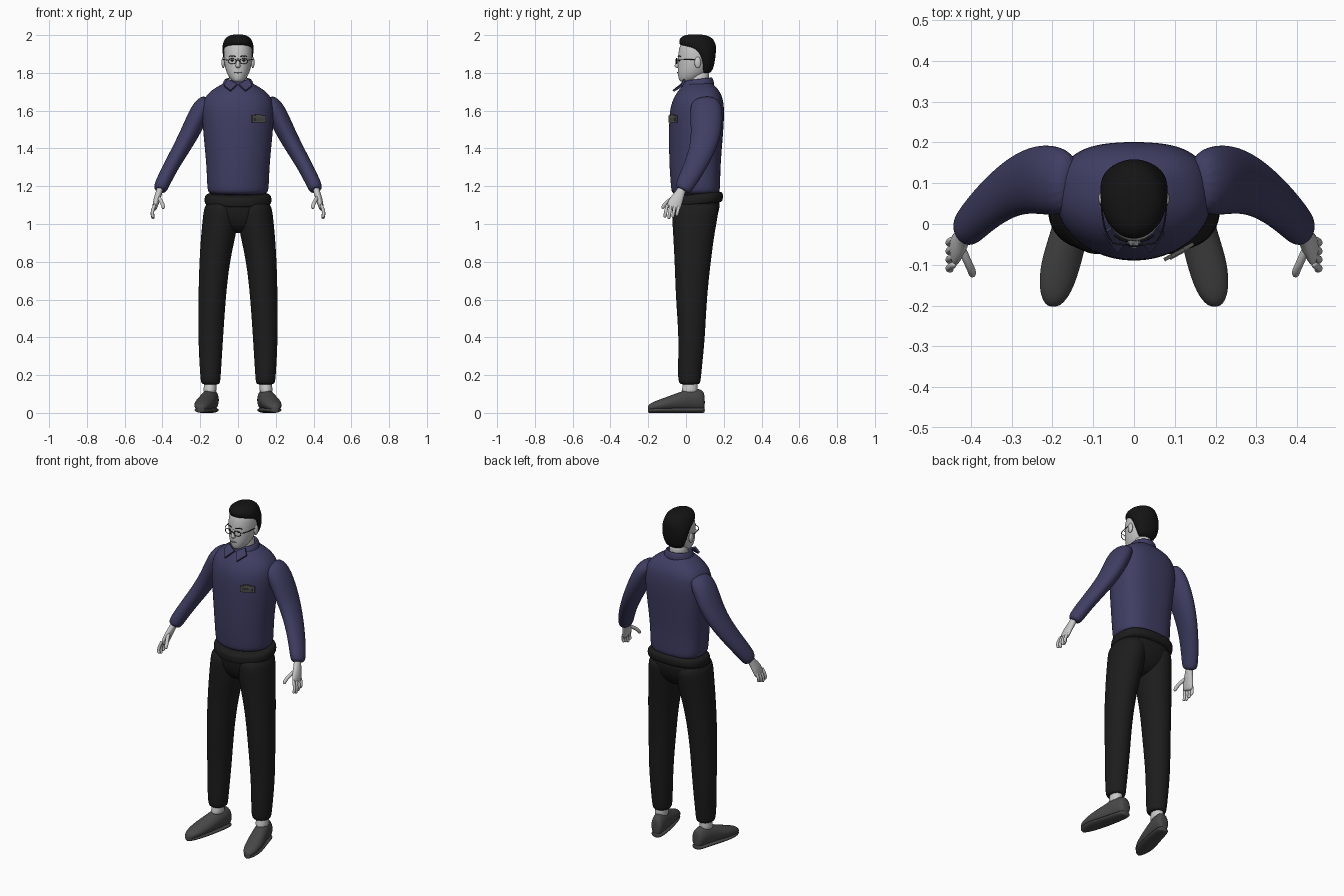
import bpy, bmesh, math
from mathutils import Vector

cube = bpy.data.objects.get("Cube")
if cube:
    bpy.data.objects.remove(cube)


def material(name, red, green, blue):
    mat = bpy.data.materials.new(name)
    mat.use_nodes = True
    colour = (red, green, blue, 1)
    mat.diffuse_color = colour
    shader = mat.node_tree.nodes["Principled BSDF"]
    shader.inputs["Base Color"].default_value = colour
    shader.inputs["Roughness"].default_value = 0.8
    return mat


skin = material("pale skin", .58, .58, .58)
navy = material("navy wool", .05, .048, .125)
black = material("black cloth", .012, .012, .012)
hair_black = material("black hair", .007, .007, .007)
leather = material("grey leather", .065, .065, .065)
badge_grey = material("badge grey", .085, .085, .075)
mouth_grey = material("mouth grey", .3, .3, .3)


def finish(name, bm, mat, levels=0):
    bmesh.ops.recalc_face_normals(bm, faces=bm.faces)
    mesh = bpy.data.meshes.new(name)
    bm.to_mesh(mesh)
    bm.free()
    mesh.materials.append(mat)
    obj = bpy.data.objects.new(name, mesh)
    bpy.context.collection.objects.link(obj)
    if levels:
        for face in mesh.polygons:
            face.use_smooth = True
        mod = obj.modifiers.new("smooth", "SUBSURF")
        mod.levels = mod.render_levels = levels
    return obj


def bend(value, power):
    return math.copysign(abs(value) ** power, value)


def loft(name, rings, mat, back=1.0, sides=20):
    """Skin over rings of (centre, half axis u, half axis v)."""
    bm = bmesh.new()
    loops = []
    for centre, u, v in rings:
        loop = []
        for i in range(sides):
            angle = math.tau * i / sides
            c, s = math.cos(angle), math.sin(angle)
            power = back if s > 0 else 1.0
            loop.append(bm.verts.new(centre + u * bend(c, power) + v * bend(s, power)))
        loops.append(loop)
    for low, high in zip(loops, loops[1:]):
        for i in range(sides):
            j = (i + 1) % sides
            bm.faces.new((low[i], low[j], high[j], high[i]))
    bm.faces.new(loops[0])
    bm.faces.new(loops[-1])
    return finish(name, bm, mat, 2)


def column(name, rows, mat, side=1, tilt=0, back=1.0):
    """Upright form from rows of height, x, half width, front y, back y."""
    rings = [(Vector((side * x, (f + b) / 2, z)), Vector((w, 0, 0)),
              Vector((0, (b - f) / 2, tilt))) for z, x, w, f, b in rows]
    return loft(name, rings, mat, back)


def tube(name, rows, mat, side=1, sides=16):
    """Limb along rows of x, y, z, thickness, depth."""
    points = [Vector(row[:3]) for row in rows]
    rings = []
    for i, row in enumerate(rows):
        along = points[min(i + 1, len(rows) - 1)] - points[max(i - 1, 0)]
        u = along.cross(Vector((0, 1, 0))).normalized()
        v = along.cross(u).normalized()
        flip = Vector((side, 1, 1))
        rings.append((points[i] * flip, u * flip * row[3], v * flip * row[4]))
    return loft(name, rings, mat, sides=sides)


def rod(name, points, radius, mat, side=1):
    return tube(name, [(*p, radius, radius) for p in points], mat, side, 8)


def ball(name, place, size, mat):
    bm = bmesh.new()
    bmesh.ops.create_uvsphere(bm, u_segments=16, v_segments=10, radius=1)
    bmesh.ops.scale(bm, vec=size, verts=bm.verts)
    bmesh.ops.translate(bm, vec=place, verts=bm.verts)
    return finish(name, bm, mat, 1)


def plate(name, place, size, turn, mat):
    bm = bmesh.new()
    bmesh.ops.create_cube(bm, size=1)
    bmesh.ops.scale(bm, vec=size, verts=bm.verts)
    obj = finish(name, bm, mat)
    obj.location = place
    obj.rotation_euler.z = turn
    return obj


# Sweater body, hips and waistband
column("sweater_body", [
    (1.15, 0, .155, -.075, .175), (1.18, 0, .165, -.08, .182), (1.3, 0, .168, -.09, .183),
    (1.42, 0, .18, -.092, .193), (1.55, 0, .192, -.092, .203), (1.62, 0, .193, -.085, .203),
    (1.67, 0, .18, -.066, .195), (1.71, 0, .14, -.04, .175), (1.735, 0, .095, -.015, .15),
    (1.75, 0, .07, 0, .135)], navy, back=.72)
column("hips", [(.95, 0, .08, -.02, .1), (1.02, 0, .17, -.067, .162),
                (1.09, 0, .178, -.08, .182), (1.15, 0, .165, -.078, .182)], black, back=.85)
column("waistband", [(1.095, 0, .168, -.075, .182), (1.11, 0, .18, -.085, .197),
                     (1.145, 0, .18, -.085, .199), (1.165, 0, .165, -.075, .185)],
       black, tilt=.015, back=.75)

# Name badge on the chest
plate("badge", (.11, -.068, 1.556), (.082, .009, .036), .5, badge_grey)
plate("badge_clip", (.108, -.07, 1.574), (.035, .009, .014), .5, badge_grey)
plate("badge_panel", (.113, -.073, 1.553), (.055, .004, .015), .5, leather)

# Neck, head and hair
column("neck", [(1.7, 0, .05, .02, .12), (1.75, 0, .05, .015, .12),
                (1.82, 0, .05, .02, .13)], skin)
column("head", [
    (1.75, 0, .022, -.03, .03), (1.768, 0, .042, -.04, .075), (1.8, 0, .062, -.045, .115),
    (1.85, 0, .074, -.044, .14), (1.9, 0, .078, -.043, .147), (1.95, 0, .074, -.034, .145),
    (1.98, 0, .05, -.01, .12)], skin)
column("hair", [
    (1.795, 0, .045, .08, .125), (1.82, 0, .062, .075, .145), (1.865, 0, .077, .06, .154),
    (1.905, 0, .083, .035, .159), (1.93, 0, .084, 0, .16), (1.945, 0, .083, -.036, .16),
    (1.975, 0, .076, -.04, .15), (1.995, 0, .055, -.02, .125), (2.004, 0, .025, .01, .085)],
       hair_black)
column("nose", [(1.825, 0, .008, -.05, -.03), (1.835, 0, .014, -.064, -.03),
                (1.85, 0, .01, -.056, -.03), (1.88, 0, .006, -.046, -.03)], skin)
ball("mouth", (0, -.044, 1.802), (.022, .004, .004), mouth_grey)

# Collar band
column("collar", [(1.715, 0, .09, -.025, .152), (1.74, 0, .084, -.02, .15),
                  (1.768, 0, .072, -.004, .142), (1.77, 0, .06, .01, .13),
                  (1.74, 0, .055, .015, .125)], navy, tilt=.008)

for side, word in ((1, "left"), (-1, "right")):
    def name(part):
        return word + "_" + part

    # Collar point
    bm = bmesh.new()
    outline = ((.004, -.024, 1.738), (.04, -.068, 1.704), (.074, -.022, 1.732),
               (.055, -.008, 1.765))
    bm.faces.new([bm.verts.new((side * x, y, z)) for x, y, z in outline])
    flap = finish(name("collar_point"), bm, navy)
    thick = flap.modifiers.new("thickness", "SOLIDIFY")
    thick.thickness = .012
    thick.offset = 0

    # Face details and glasses
    ball(name("ear"), (side * .078, .062, 1.855), (.01, .018, .03), skin)
    ball(name("eye"), (side * .03, -.036, 1.866), (.009, .005, .005), black)
    rod(name("eyebrow"), [(.012, -.043, 1.886), (.03, -.039, 1.892), (.05, -.027, 1.886)],
        .003, hair_black, side)
    bpy.ops.mesh.primitive_torus_add(
        location=(side * .031, -.05, 1.862), rotation=(math.pi / 2, 0, side * .15),
        major_radius=.021, minor_radius=.0022, major_segments=24, minor_segments=6)
    rim = bpy.context.object
    rim.name = name("glasses_rim")
    rim.scale.y = .7
    rim.data.materials.append(black)
    bpy.ops.object.shade_smooth()
    rod(name("glasses_arm"), [(.052, -.045, 1.868), (.074, -.02, 1.87), (.082, .07, 1.872)],
        .0025, black, side)

    # Sleeve
    tube(name("sleeve"), [
        (.15, .1, 1.665, .036, .065), (.192, .107, 1.618, .056, .09),
        (.245, .11, 1.5, .053, .085), (.3, .09, 1.4, .046, .071),
        (.358, .045, 1.3, .041, .06), (.398, .002, 1.22, .04, .052),
        (.41, -.012, 1.19, .038, .046), (.415, -.02, 1.175, .026, .034)], navy, side)

    # Hand with fingers and thumb
    tube(name("palm"), [
        (.41, -.015, 1.2, .018, .022), (.418, -.03, 1.165, .018, .025),
        (.43, -.05, 1.13, .018, .036), (.439, -.065, 1.095, .015, .04),
        (.442, -.07, 1.075, .009, .034)], skin, side)
    for i in range(4):
        y = -.098 + .021 * i
        tip = 1.025 + .008 * abs(i - 1)
        rod(name("finger_%d" % (i + 1)), [
            (.438, y, 1.11), (.453, y - .008, 1.07), (.455, y - .012, tip + .018),
            (.447, y - .014, tip)], .0095, skin, side)
    rod(name("thumb"), [(.425, -.05, 1.15), (.41, -.09, 1.125), (.398, -.112, 1.105),
                        (.395, -.128, 1.08)], .011, skin, side)

    # Trouser leg and ankle
    column(name("trouser_leg"), [
        (.148, .145, .046, -.03, .07), (.165, .145, .052, -.04, .078),
        (.21, .146, .056, -.045, .082), (.4, .145, .067, -.038, .102),
        (.6, .138, .073, -.055, .11), (.8, .125, .081, -.061, .132),
        (.95, .102, .094, -.07, .152), (1.05, .09, .096, -.076, .172),
        (1.13, .085, .088, -.078, .18)], black, side)
    column(name("ankle"), [(.1, .15, .036, -.03, .065), (.13, .148, .034, -.02, .062),
                           (.19, .145, .032, -.01, .06)], skin, side)

    # Shoe and sole share one plan: y, x, half width, top height
    plan = [(.1, .135, .024, .1), (.085, .137, .038, .126), (.03, .147, .044, .134),
            (-.03, .161, .048, .112), (-.1, .18, .051, .086), (-.16, .191, .042, .064),
            (-.19, .196, .027, .05), (-.203, .198, .012, .035)]

    def along_foot(part, bottom, top_limit, widen, mat):
        rings = []
        for y, x, w, top in plan:
            top = min(top, top_limit)
            rings.append((Vector((side * x, y, (top + bottom) / 2)),
                          Vector((w * widen, 0, 0)), Vector((0, 0, (top - bottom) / 2))))
        loft(name(part), rings, mat)

    along_foot("shoe", .01, 1, 1, leather)
    along_foot("sole", 0, .03, .97, leather)

rod("glasses_bridge", [(-.012, -.053, 1.866), (0, -.056, 1.869), (.012, -.053, 1.866)],
    .002, black)
